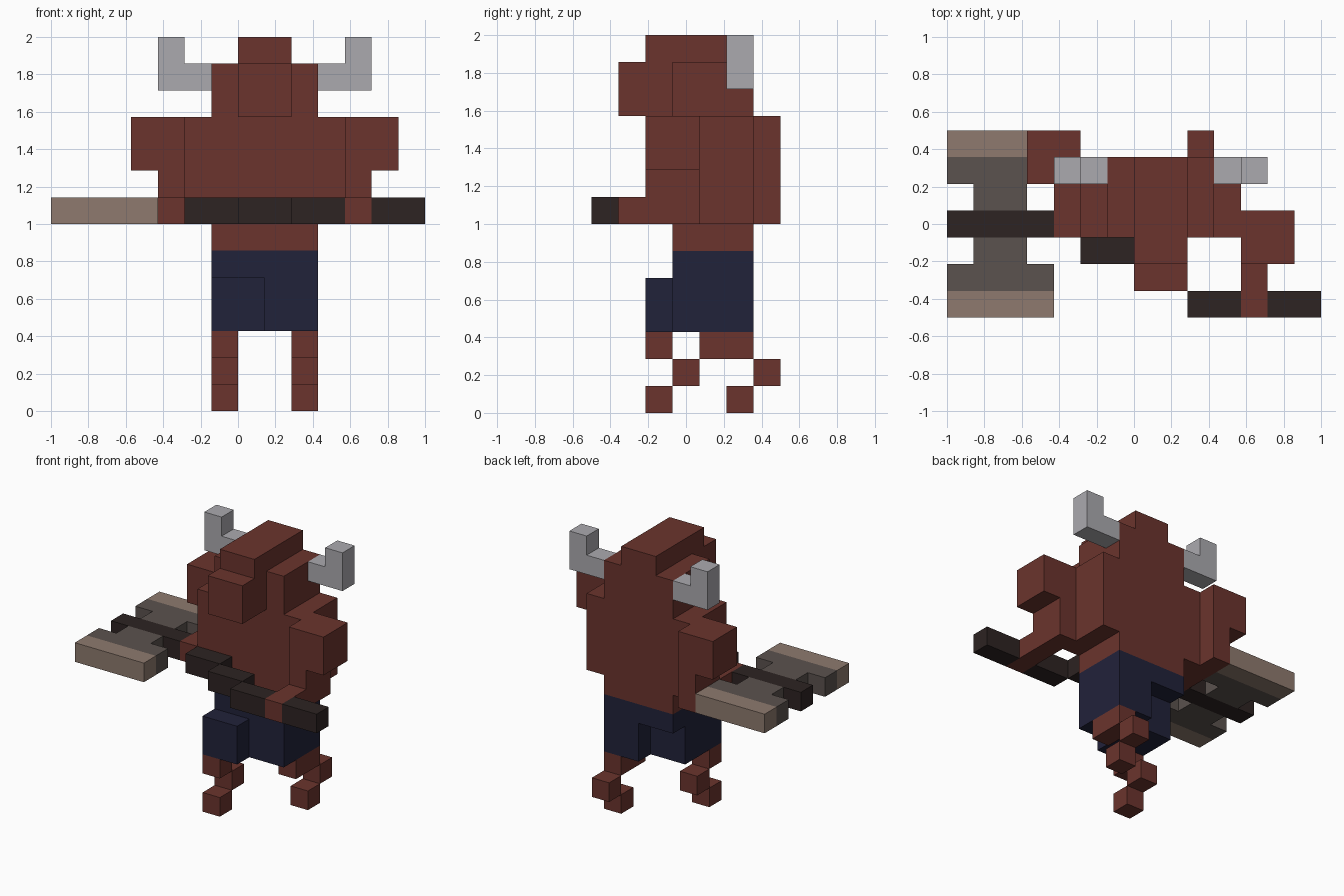
import bpy
import bmesh
from mathutils import Matrix, Vector

if "Cube" in bpy.data.objects:
    bpy.data.objects.remove(bpy.data.objects["Cube"], do_unlink=True)

# Everything sits on a block grid: 14 wide, 7 deep, 14 high
UNIT = 1 / 7
ORIGIN = Vector((-1, -0.5, 0))


def to_linear(value):
    c = value / 255
    return c / 12.92 if c <= 0.04045 else ((c + 0.055) / 1.055) ** 2.4


def make_material(name, *rgb):
    colour = [to_linear(v) for v in rgb] + [1]
    mat = bpy.data.materials.new(name)
    mat.use_nodes = True
    mat.diffuse_color = colour
    shader = next(n for n in mat.node_tree.nodes if n.type == "BSDF_PRINCIPLED")
    shader.inputs["Base Color"].default_value = colour
    return mat


def make_part(name, mat, *boxes):
    """Each box is given as (x range), (y range), (z range) in grid blocks."""
    bm = bmesh.new()
    for ranges in boxes:
        low = Vector([r[0] for r in ranges])
        high = Vector([r[1] for r in ranges])
        place = Matrix.Translation(ORIGIN + (low + high) / 2 * UNIT)
        size = Matrix.Diagonal((high - low) * UNIT).to_4x4()
        bmesh.ops.create_cube(bm, size=1, matrix=place @ size)
    mesh = bpy.data.meshes.new(name)
    bm.to_mesh(mesh)
    bm.free()
    mesh.materials.append(mat)
    obj = bpy.data.objects.new(name, mesh)
    bpy.context.collection.objects.link(obj)
    return obj


hide = make_material("red brown hide", 107, 52, 45)
cloth = make_material("navy cloth", 33, 34, 58)
wood = make_material("dark wood", 45, 35, 34)
iron = make_material("dark iron", 91, 82, 78)
edge = make_material("tan blade edge", 142, 122, 110)
horn = make_material("pale grey horn", 171, 170, 175)

# Head and torso
make_part("head", hide, ((6, 10), (3, 6), (11, 13)))
make_part("crest", hide, ((7, 9), (2, 6), (13, 14)))
make_part("snout", hide, ((7, 9), (1, 3), (11, 13)))
make_part("torso", hide, ((5, 11), (3, 6), (7, 11)))
make_part("waist", hide, ((6, 10), (3, 6), (6, 7)))

# Horns, one on each side of the head
for name, base, tip in (("left_horn", (10, 12), (11, 12)),
                        ("right_horn", (4, 6), (4, 5))):
    make_part(name, horn, (base, (5, 6), (12, 13)), (tip, (5, 6), (13, 14)))

# Arms: shoulder, forearm, hand reaching to the handle
make_part("left_arm", hide,
          ((11, 13), (2, 4), (9, 11)),
          ((11, 12), (2, 4), (7, 9)),
          ((11, 12), (0, 2), (7, 8)))
make_part("right_arm", hide,
          ((3, 5), (5, 7), (9, 11)),
          ((4, 5), (5, 7), (7, 9)),
          ((4, 5), (3, 5), (7, 8)))

# Trousers, right leg stepping forward
make_part("trousers", cloth,
          ((6, 10), (3, 6), (5, 6)),
          ((8, 10), (3, 6), (3, 5)),
          ((6, 8), (2, 5), (3, 5)))

# Lower legs: shin, hock, hoof
for name, x, shin, hock, hoof in (
        ("left_lower_leg", (9, 10), (4, 6), (6, 7), (5, 6)),
        ("right_lower_leg", (6, 7), (2, 3), (3, 4), (2, 3))):
    make_part(name, hide, (x, shin, (2, 3)), (x, hock, (1, 2)), (x, hoof, (0, 1)))

# Double axe, held level across the body
LEVEL = (7, 8)
make_part("axe_handle", wood,
          ((0, 4), (3, 4), LEVEL),
          ((5, 7), (2, 3), LEVEL),
          ((7, 9), (1, 2), LEVEL),
          ((9, 11), (0, 1), LEVEL),
          ((12, 14), (0, 1), LEVEL))
for side, neck, blade, rim in (("front", (2, 3), (1, 2), (0, 1)),
                               ("back", (4, 5), (5, 6), (6, 7))):
    make_part(side + "_axe_blade", iron,
              ((1, 3), neck, LEVEL), ((0, 4), blade, LEVEL))
    make_part(side + "_axe_edge", edge, ((0, 4), rim, LEVEL))
